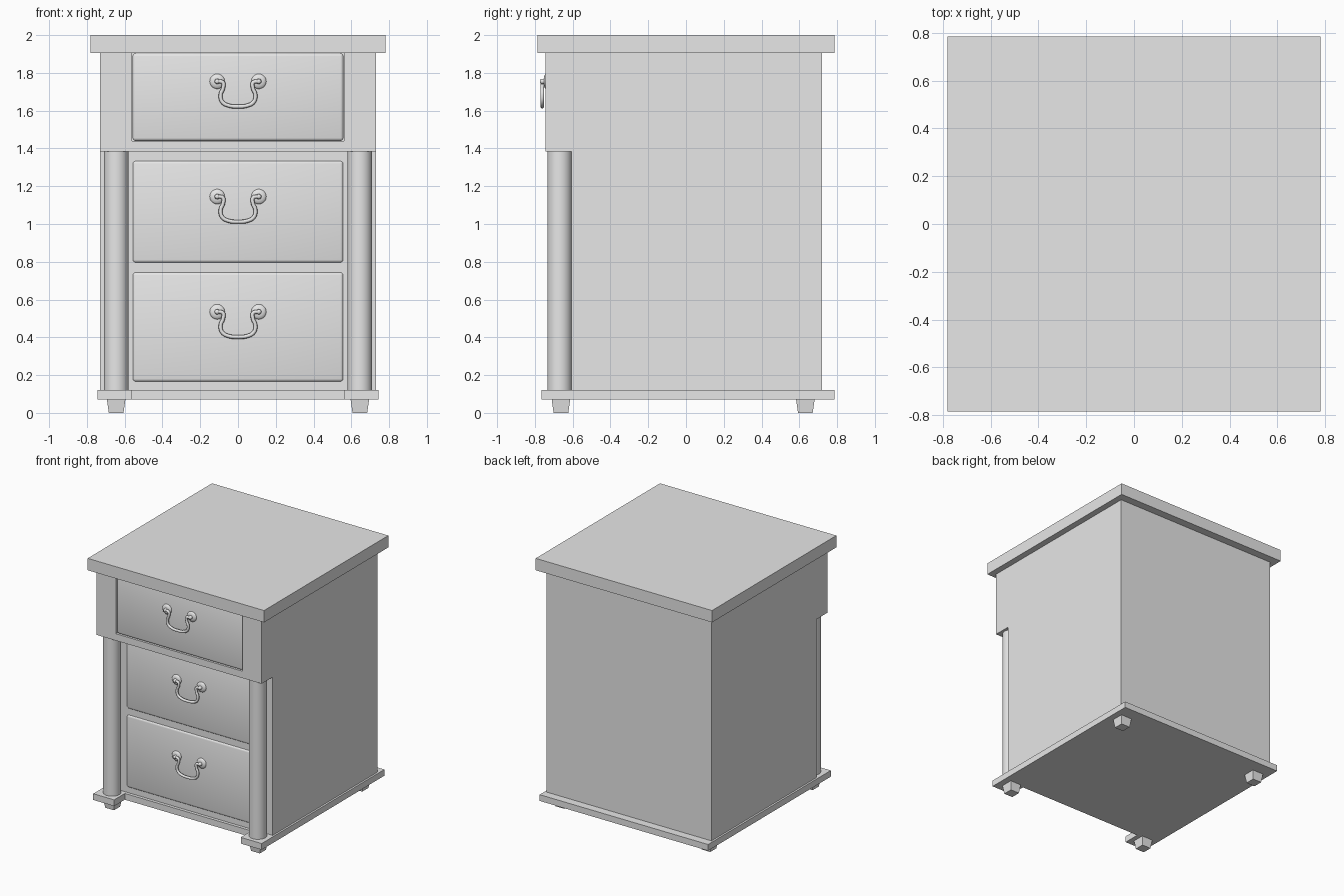
import bpy, bmesh
from math import pi
from mathutils import Matrix, Vector

if "Cube" in bpy.data.objects:
    bpy.data.objects.remove(bpy.data.objects["Cube"], do_unlink=True)

# One plain grey finish for the whole cabinet
grey = bpy.data.materials.new("plain_grey")
grey.use_nodes = True
grey.diffuse_color = (0.8, 0.8, 0.8, 1)
grey.node_tree.nodes["Principled BSDF"].inputs["Base Color"].default_value = (0.8, 0.8, 0.8, 1)


def add(name, bm, smooth=False):
    bmesh.ops.recalc_face_normals(bm, faces=bm.faces)
    for f in bm.faces:
        f.smooth = smooth
    me = bpy.data.meshes.new(name)
    bm.to_mesh(me)
    bm.free()
    me.materials.append(grey)
    ob = bpy.data.objects.new(name, me)
    bpy.context.collection.objects.link(ob)
    return ob


def smooth_by_angle(ob, angle=0.6):
    bpy.ops.object.select_all(action="DESELECT")
    ob.select_set(True)
    bpy.context.view_layer.objects.active = ob
    bpy.ops.object.shade_smooth_by_angle(angle=angle)


def box(name, x0, x1, y0, y1, z0, z1, bevel=0):
    bm = bmesh.new()
    bmesh.ops.create_cube(bm, size=1)
    size = Vector((x1 - x0, y1 - y0, z1 - z0))
    centre = Vector((x0 + x1, y0 + y1, z0 + z1)) / 2
    for v in bm.verts:
        v.co = v.co * size + centre
    if bevel:
        bmesh.ops.bevel(bm, geom=bm.edges[:], offset=bevel, segments=3,
                        profile=0.5, affect="EDGES")
    return add(name, bm, bool(bevel))


def prism(name, outline, z0, z1):
    bm = bmesh.new()
    face = bm.faces.new([bm.verts.new((x, y, z0)) for x, y in outline])
    top = bmesh.ops.extrude_face_region(bm, geom=[face])["geom"]
    bmesh.ops.translate(bm, vec=(0, 0, z1 - z0),
                        verts=[v for v in top if isinstance(v, bmesh.types.BMVert)])
    return add(name, bm)


def knob(name, x, y, z):
    # Domed rosette with a small centre stud, turned about the y axis
    profile = [(0.04, 0), (0.04, 0.005), (0.034, 0.011), (0.022, 0.015),
               (0.014, 0.016), (0.013, 0.03), (0.008, 0.036), (0, 0.037)]
    bm = bmesh.new()
    verts = [bm.verts.new((x + r, y - d, z)) for r, d in profile]
    edges = [bm.edges.new(pair) for pair in zip(verts, verts[1:])]
    bmesh.ops.spin(bm, geom=verts + edges, cent=(x, y, z), axis=(0, 1, 0),
                   angle=2 * pi, steps=20)
    bmesh.ops.remove_doubles(bm, verts=bm.verts, dist=0.0005)
    smooth_by_angle(add(name, bm, True), 0.9)


def bail(name, y, z):
    # Swan-neck pull swept along a mirrored path
    half = [(-0.11, 0), (-0.08, -0.006), (-0.079, -0.036), (-0.092, -0.07),
            (-0.084, -0.108), (-0.05, -0.128)]
    path = half + [(0, -0.133)] + [(-a, b) for a, b in reversed(half)]
    cu = bpy.data.curves.new(name + "_path", "CURVE")
    cu.dimensions = "3D"
    cu.bevel_depth = 0.0105
    cu.bevel_resolution = 2
    cu.resolution_u = 5
    cu.use_fill_caps = True
    sp = cu.splines.new("BEZIER")
    sp.bezier_points.add(len(path) - 1)
    for p, (x, dz) in zip(sp.bezier_points, path):
        p.co = (x, y - 0.024, z + dz)
        p.handle_left_type = p.handle_right_type = "AUTO"
    tmp = bpy.data.objects.new(name + "_path", cu)
    bpy.context.collection.objects.link(tmp)
    deps = bpy.context.evaluated_depsgraph_get()
    me = bpy.data.meshes.new_from_object(tmp.evaluated_get(deps))
    bpy.data.objects.remove(tmp, do_unlink=True)
    bm = bmesh.new()
    bm.from_mesh(me)
    bpy.data.meshes.remove(me)
    add(name, bm, True)


# Carcass, upper frame and top
box("carcass", -0.73, 0.73, -0.605, 0.72, 0.12, 1.905)
box("upper_rail", -0.56, 0.56, -0.743, -0.605, 1.385, 1.44)
box("top_slab", -0.78, 0.78, -0.785, 0.785, 1.905, 2.0)

# Base plate, notched between the columns
prism("base_plate", [(-0.745, -0.765), (-0.56, -0.765), (-0.56, -0.63), (0.56, -0.63),
                     (0.56, -0.765), (0.745, -0.765), (0.745, 0.785), (-0.745, 0.785)],
      0.07, 0.12)

# Stiles, columns and feet on both sides
for side, s in (("right", -1), ("left", 1)):
    a, b = sorted((s * 0.56, s * 0.73))
    box(side + "_upper_stile", a, b, -0.743, -0.605, 1.385, 1.905)

    bm = bmesh.new()
    bmesh.ops.create_cone(bm, cap_ends=True, segments=32, radius1=0.065, radius2=0.065,
                          depth=1.265, matrix=Matrix.Translation((s * 0.645, -0.669, 0.7525)))
    smooth_by_angle(add(side + "_column", bm, True))

    for end, y in (("front", -0.662), ("back", 0.632)):
        bm = bmesh.new()
        bmesh.ops.create_cone(bm, cap_ends=True, segments=4, radius1=0.055, radius2=0.069,
                              depth=0.07, matrix=Matrix.Translation((s * 0.645, y, 0.035))
                              @ Matrix.Rotation(pi / 4, 4, "Z"))
        add(end + "_" + side + "_foot", bm)

# Drawers with soft edges, each with a pull
for name, front, z0, z1, pull in (("top", -0.737, 1.44, 1.904, 1.755),
                                  ("middle", -0.615, 0.795, 1.335, 1.145),
                                  ("bottom", -0.615, 0.165, 0.745, 0.535)):
    box(name + "_drawer", -0.558, 0.558, front, front + 0.1, z0, z1, 0.016)
    knob(name + "_right_knob", -0.11, front, pull)
    knob(name + "_left_knob", 0.11, front, pull)
    bail(name + "_pull", front, pull)
